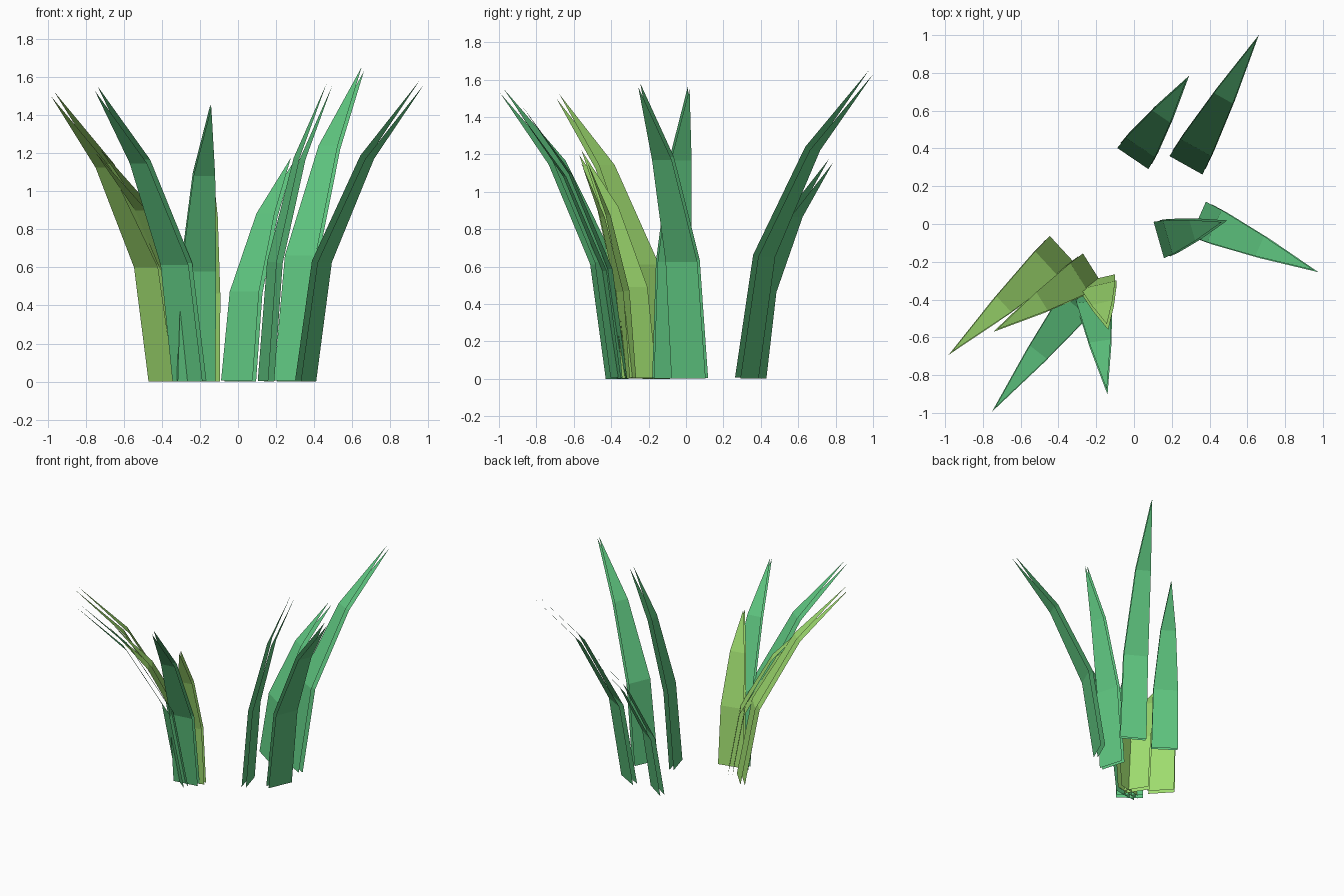
import bpy
from mathutils import Vector

if "Cube" in bpy.data.objects:
    bpy.data.objects.remove(bpy.data.objects["Cube"])


def material(name, rgb):
    m = bpy.data.materials.new(name)
    m.diffuse_color = (*rgb, 1)
    m.use_nodes = True
    m.node_tree.nodes["Principled BSDF"].inputs["Base Color"].default_value = m.diffuse_color
    return m


GREEN = material("leaf green", (0.114, 0.565, 0.216))
LIME = material("lime green", (0.352, 0.730, 0.162))

# Shared blade profile: height, outward lean and width as fractions
HEIGHT = (0, 0.4, 0.75, 1)
LEAN = (0, 0.14, 0.53, 1)
WIDTH = (0.2, 0.186, 0.115, 0)
THICK = 0.033


def blade(name, base, tip, height, mat):
    """Curved tapering blade made of an inner and an outer sheet."""
    base, tip = Vector(base), Vector(tip)
    out = (tip - base).normalized()
    side = Vector((-out.y, out.x, 0))
    path = [Vector((*base.lerp(tip, l), 0.003 + h * (height - 0.003)))
            for h, l in zip(HEIGHT, LEAN)]
    verts, faces = [], []
    for sign in (1, -1):
        start = len(verts)
        for i, p in enumerate(path):
            along = (path[min(i + 1, 3)] - path[max(i - 1, 0)]).normalized()
            normal = side.cross(along).normalized()
            # the cross product points outward and slightly down
            if normal.xy.dot(out) < 0:
                normal = -normal
            c = p + normal * sign * THICK / 2
            if i < 3:
                verts += [c - side * WIDTH[i] / 2, c + side * WIDTH[i] / 2]
            else:
                verts.append(c)
        a = start
        sheet = [(a, a + 1, a + 3, a + 2), (a + 2, a + 3, a + 5, a + 4),
                 (a + 4, a + 5, a + 6)]
        faces += sheet if sign > 0 else [f[::-1] for f in sheet]
    me = bpy.data.meshes.new(name)
    me.from_pydata(verts, [], faces)
    me.materials.append(mat)
    ob = bpy.data.objects.new(name, me)
    bpy.context.collection.objects.link(ob)


# Green blades
blade("back_tall_blade", (0.283, 0.325), (0.655, 0.99), 1.64, GREEN)
blade("back_short_blade", (0.003, 0.36), (0.285, 0.775), 1.165, GREEN)
blade("right_leaning_blade", (0.355, 0.02), (0.965, -0.25), 1.57, GREEN)
blade("right_upright_blade", (0.147, -0.08), (0.48, 0.015), 1.56, GREEN)
blade("front_leaning_blade", (-0.255, -0.355), (-0.745, -0.985), 1.54, GREEN)
blade("front_upright_blade", (-0.22, -0.345), (-0.142, -0.89), 1.45, GREEN)

# Lime blades
blade("left_tall_blade", (-0.39, -0.148), (-0.973, -0.685), 1.51, LIME)
blade("left_short_blade", (-0.231, -0.249), (-0.735, -0.565), 1.21, LIME)
blade("front_short_blade", (-0.195, -0.305), (-0.14, -0.545), 1.16, LIME)
